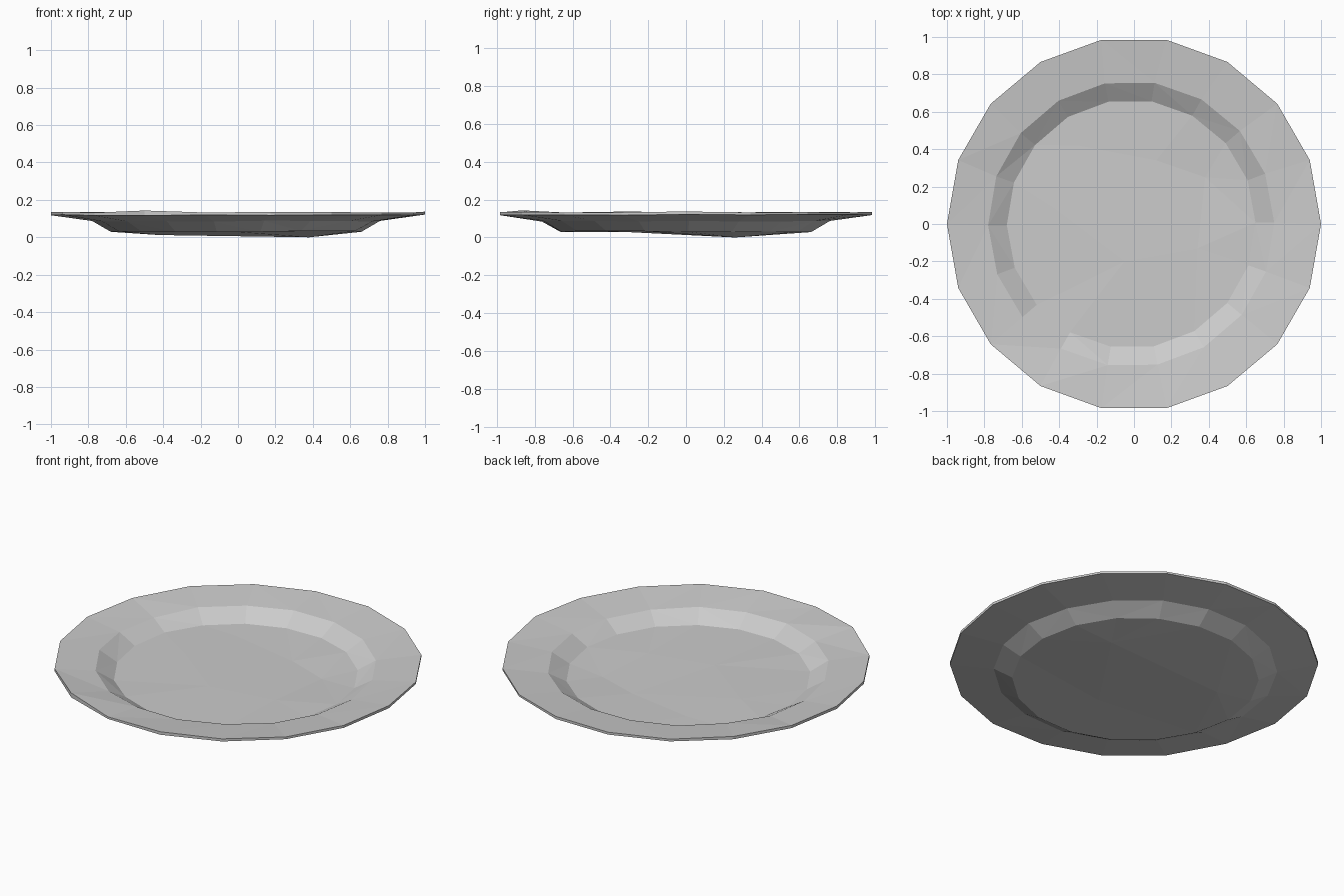
import bpy, bmesh, math, random
from mathutils import Vector
from mathutils.geometry import delaunay_2d_cdt

cube = bpy.data.objects.get("Cube")
if cube:
    bpy.data.objects.remove(cube, do_unlink=True)

random.seed(4)
SIDES = 18
bm = bmesh.new()


def ring(radius, z, shift=0.0, turn=0.0, wobble=0.0):
    """One slightly uneven loop of the plate."""
    verts = []
    for i in range(SIDES):
        a = math.tau * i / SIDES + turn
        verts.append(bm.verts.new((radius * math.cos(a) + shift, radius * math.sin(a),
                                   z + random.uniform(-wobble, wobble))))
    return verts


def bridge(lower, upper):
    for i in range(SIDES):
        j = (i + 1) % SIDES
        bm.faces.new((lower[i], lower[j], upper[j], upper[i]))


def fill(loop, dents):
    """Close a loop with a faceted floor through the dent points."""
    verts = loop + [bm.verts.new(p) for p in dents]
    flat = [Vector(v.co.xy) for v in verts]
    edges = [(i, (i + 1) % SIDES) for i in range(SIDES)]
    for tri in delaunay_2d_cdt(flat, edges, [], 1, 1e-5)[2]:
        bm.faces.new([verts[i] for i in tri])


# Underside, rim edge and upper side, from the foot outwards and back in
foot = ring(0.67, 0.031, -0.01, 0.02, 0.003)
under_bend = ring(0.77, 0.086, -0.01, 0.02, 0.003)
rim_low = ring(1.0, 0.119, wobble=0.003)
rim_top = ring(1.0, 0.134, wobble=0.003)
well_top = ring(0.765, 0.107, -0.015, 0.01, 0.005)
well_floor = ring(0.665, 0.05, -0.015, 0.01, 0.003)
rim_top[12].co.z = 0.143

loops = [foot, under_bend, rim_low, rim_top, well_top, well_floor]
for a, b in zip(loops, loops[1:]):
    bridge(a, b)

# Hand-made unevenness of the floor, below and above
fill(foot, [(0.38, 0.26, 0.0), (-0.42, 0.2, 0.012), (0.0, -0.3, 0.028)])
fill(well_floor, [(0.12, 0.34, 0.04), (-0.3, 0.42, 0.045), (-0.42, 0.08, 0.052),
                  (0.34, -0.13, 0.044), (0.38, 0.25, 0.036), (-0.05, -0.2, 0.05)])

bmesh.ops.triangulate(bm, faces=bm.faces[:])
bmesh.ops.recalc_face_normals(bm, faces=bm.faces[:])
mesh = bpy.data.meshes.new("plate")
bm.to_mesh(mesh)
bm.free()

# Plain grey glaze
glaze = bpy.data.materials.new("light grey")
glaze.use_nodes = True
colour = (0.6, 0.6, 0.6, 1.0)
glaze.diffuse_color = colour
glaze.node_tree.nodes["Principled BSDF"].inputs["Base Color"].default_value = colour
mesh.materials.append(glaze)

plate = bpy.data.objects.new("plate", mesh)
bpy.context.collection.objects.link(plate)
